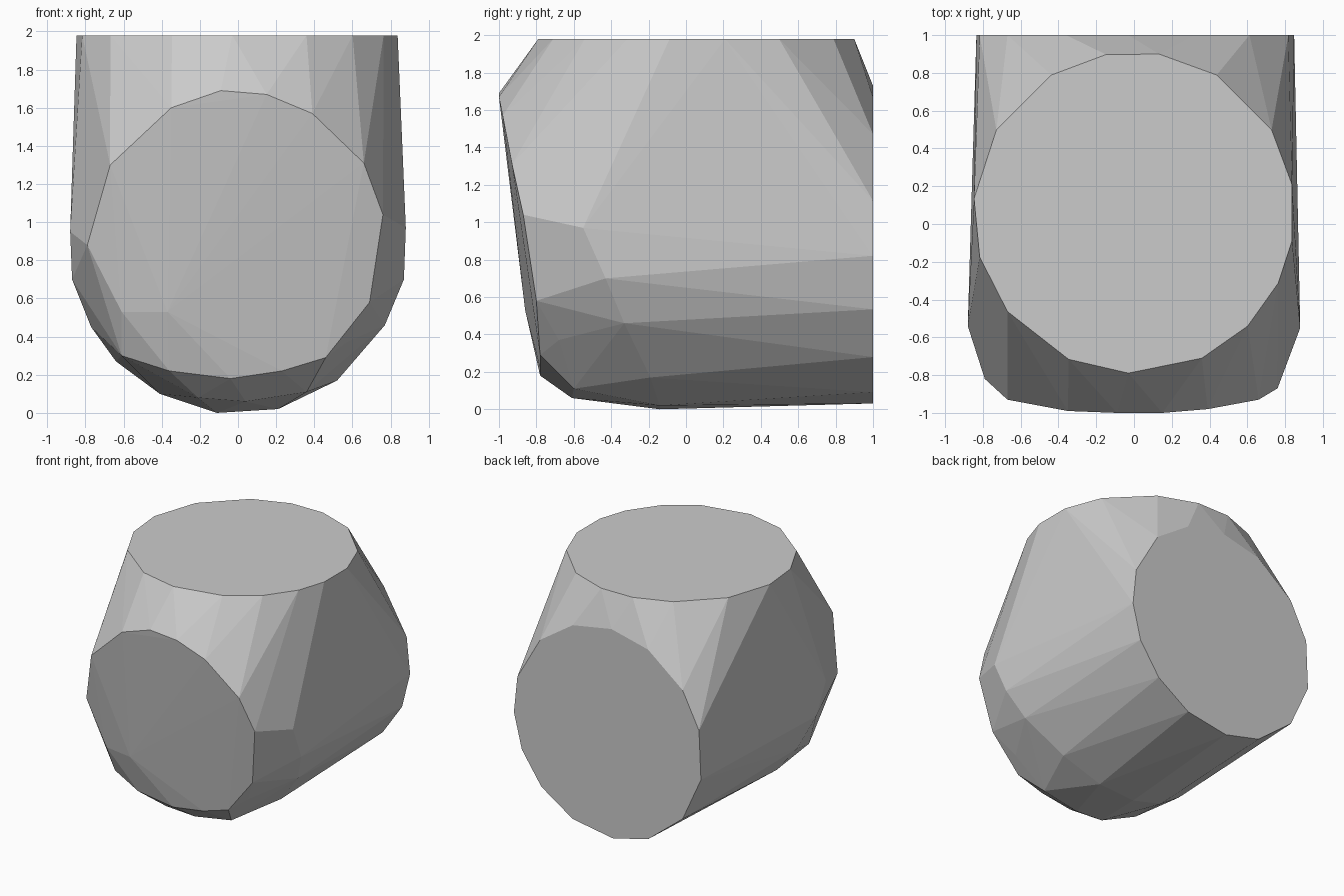
import bpy
import bmesh
from math import cos, sin, radians

# Remove the default cube if the scene has it
default_cube = bpy.data.objects.get("Cube")
if default_cube:
    bpy.data.objects.remove(default_cube, do_unlink=True)

RADIUS = 0.85


def ring(angles, place):
    """Points of a faceted circle, positioned in space by the place function."""
    return [place(RADIUS * cos(radians(a)), RADIUS * sin(radians(a))) for a in angles]


# Flat round openings: the top one is level, the back one is upright
top_angles = [10, 31, 59, 81, 100, 121, 149, 175, 196, 218, 246, 268, 295, 315, 334, 350]
back_angles = [16, 44, 68, 92, 115, 142, 164, 191, 218, 245, 267, 292, 315, 336, 356]
top_ring = ring(top_angles, lambda u, v: (u, v + 0.06, 1.98))
back_ring = ring(back_angles, lambda u, v: (u, 1.0, v + 0.88))

# Slightly domed front face, leaning forward at the top
front_face = [
    (-0.09, -1, 1.69), (0.15, -1, 1.67), (0.39, -0.98, 1.57), (0.66, -0.93, 1.31),
    (0.76, -0.87, 1.04), (0.69, -0.8, 0.58), (0.46, -0.78, 0.29), (0.23, -0.78, 0.22),
    (-0.04, -0.78, 0.18), (-0.36, -0.77, 0.22), (-0.61, -0.71, 0.3), (-0.61, -0.82, 0.53),
    (-0.37, -0.86, 0.53), (0.35, -0.94, 1.32), (-0.79, -0.82, 0.88),
    (-0.67, -0.93, 1.3), (-0.35, -0.99, 1.6),
]

# Widest belt, running under the rounded belly
belly = [
    (0.88, -0.55, 0.97), (0.87, -0.43, 0.7), (0.77, -0.33, 0.46), (0.52, -0.19, 0.17),
    (0.21, -0.14, 0.02), (-0.11, -0.14, 0), (-0.41, -0.18, 0.1), (-0.64, -0.25, 0.27),
    (-0.77, -0.33, 0.45), (-0.87, -0.43, 0.7), (-0.88, -0.54, 0.95),
]

# Lower front corners between the belly and the front face
chin = [(0.57, -0.68, 0.37), (0.36, -0.6, 0.11), (0.04, -0.61, 0.06), (-0.21, -0.62, 0.08)]

# Wrap everything in one faceted convex skin
bm = bmesh.new()
for point in top_ring + back_ring + front_face + belly + chin:
    bm.verts.new(point)
hull = bmesh.ops.convex_hull(bm, input=bm.verts)
loose = {g for g in hull["geom_interior"] + hull["geom_unused"]
         if isinstance(g, bmesh.types.BMVert)}
bmesh.ops.delete(bm, geom=list(loose), context="VERTS")

# Merge the flat openings into single faces
bmesh.ops.dissolve_limit(bm, angle_limit=radians(0.5), verts=bm.verts, edges=bm.edges)
bmesh.ops.recalc_face_normals(bm, faces=bm.faces)

mesh = bpy.data.meshes.new("elbow_shell")
bm.to_mesh(mesh)
bm.free()

# Plain grey material
grey = bpy.data.materials.new("light_grey")
grey.use_nodes = True
colour = (0.6, 0.6, 0.6, 1)
grey.diffuse_color = colour
grey.node_tree.nodes["Principled BSDF"].inputs["Base Color"].default_value = colour
mesh.materials.append(grey)

shell = bpy.data.objects.new("elbow_shell", mesh)
bpy.context.collection.objects.link(shell)
